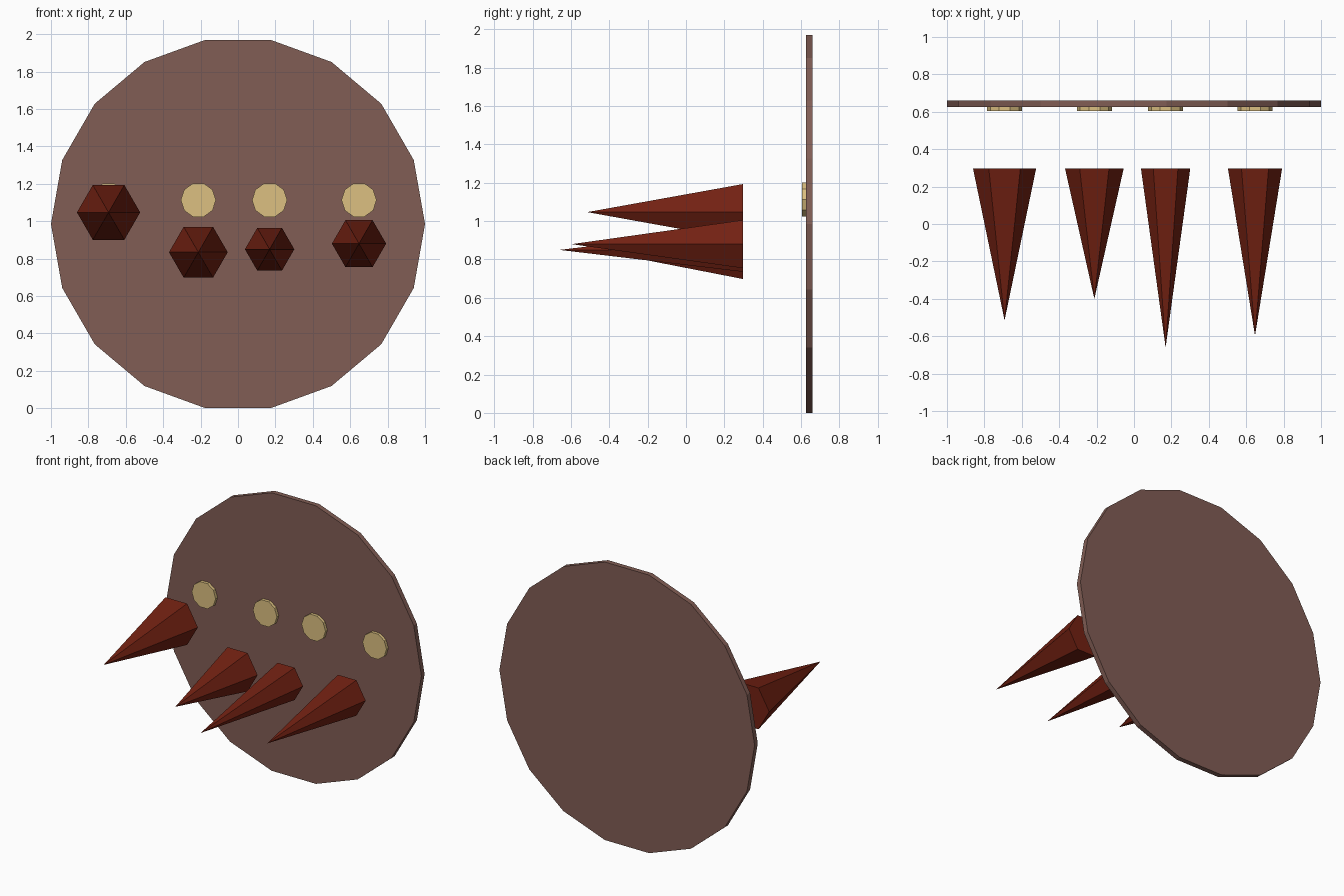
import bpy, bmesh
from math import cos, sin, tau

if "Cube" in bpy.data.objects:
    bpy.data.objects.remove(bpy.data.objects["Cube"])


def material(name, color):
    m = bpy.data.materials.new(name)
    m.diffuse_color = (*color, 1)
    m.use_nodes = True
    m.node_tree.nodes["Principled BSDF"].inputs["Base Color"].default_value = m.diffuse_color
    return m


WOOD = material("dark_wood", (0.22, 0.11, 0.09))
RED = material("deep_red", (0.17, 0.015, 0.006))
GOLD = material("pale_gold", (0.72, 0.53, 0.22))


def prism(name, sides, r, x, z, y_back, y_front, mat, pointed=False):
    """Solid along y: a disc, or a spike whose tip is at y_front."""
    bm = bmesh.new()

    def ring(y):
        return [bm.verts.new((x + r * cos(tau * i / sides), y,
                              z + r * sin(tau * i / sides))) for i in range(sides)]
    back = ring(y_back)
    bm.faces.new(back)
    if pointed:
        tip = bm.verts.new((x, y_front, z))
        for i in range(sides):
            bm.faces.new((back[i], back[(i + 1) % sides], tip))
    else:
        front = ring(y_front)
        bm.faces.new(front)
        for i in range(sides):
            j = (i + 1) % sides
            bm.faces.new((back[i], back[j], front[j], front[i]))
    bmesh.ops.recalc_face_normals(bm, faces=bm.faces)
    mesh = bpy.data.meshes.new(name)
    bm.to_mesh(mesh)
    bm.free()
    mesh.materials.append(mat)
    obj = bpy.data.objects.new(name, mesh)
    bpy.context.collection.objects.link(obj)


# Round backing board
prism("backing_disc", 18, 1.0, 0, 0.985, 0.66, 0.625, WOOD)

# Spikes with a gold stud on the board behind each: x, z, radius, tip y
spikes = [(-0.692, 1.047, 0.169, -0.515),
          (-0.212, 0.834, 0.157, -0.40),
          (0.169, 0.85, 0.132, -0.66),
          (0.647, 0.88, 0.145, -0.597)]
for n, (x, z, r, tip) in enumerate(spikes, 1):
    prism(f"spike_{n}", 6, r, x, z, 0.298, tip, RED, pointed=True)
    prism(f"stud_{n}", 10, 0.094, x, 1.113, 0.63, 0.604, GOLD)
